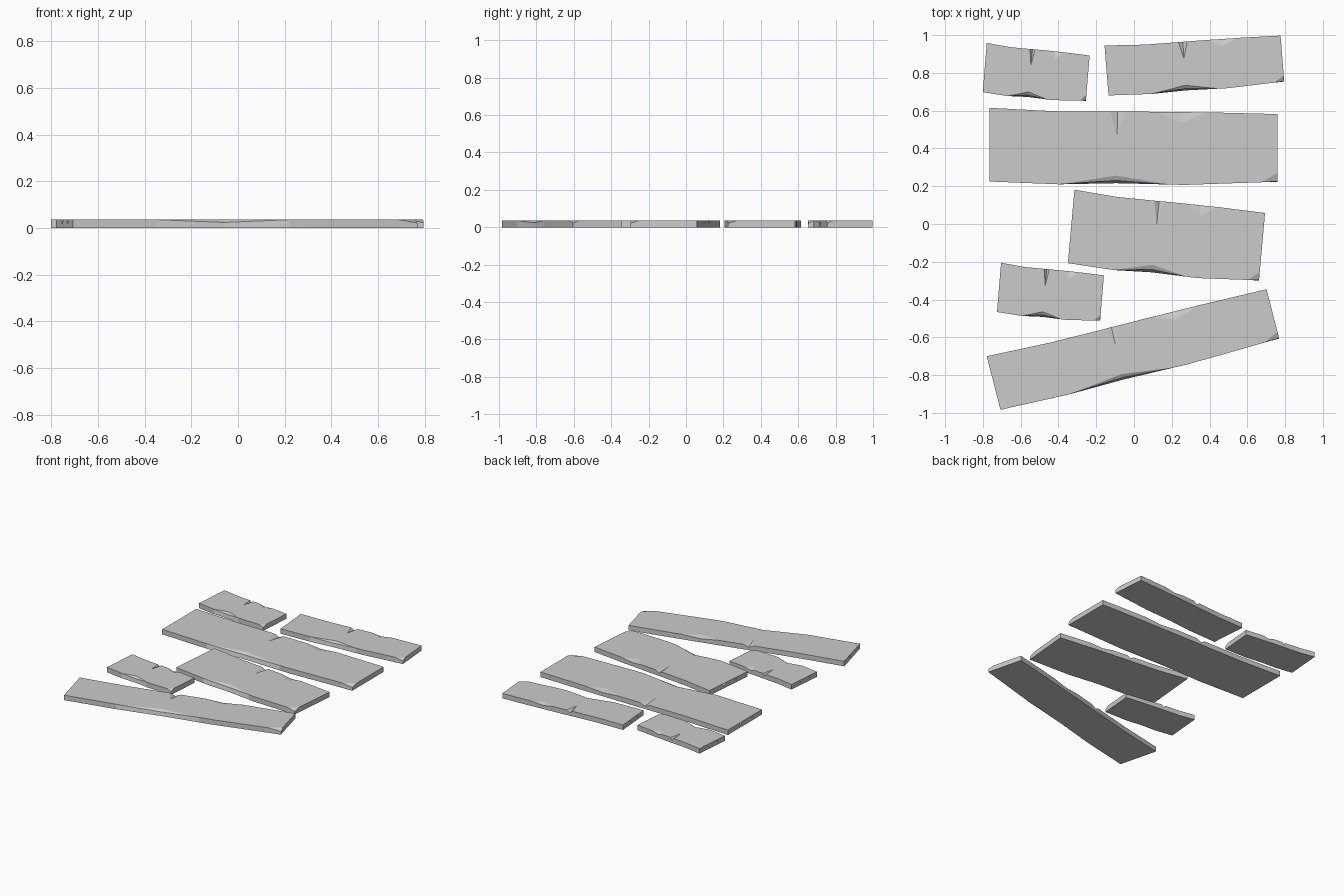
import bpy, bmesh
from math import radians

if "Cube" in bpy.data.objects:
    bpy.data.objects.remove(bpy.data.objects["Cube"])

T = 0.036  # plank thickness

# Outline, anticlockwise: (x along length -0.5..0.5, y, drop of top edge, tip of the chip on the top face, inset)
OUTLINE = [
    (-.5, -.186, 0, None, 0),
    (-.257, -.201, 0, None, 0),
    (-.06, -.195, .012, (-.06, -.155), .015),    # long worn dip on the front edge
    (.125, -.202, 0, None, 0),
    (.177, -.204, 0, None, 0),
    (.443, -.19, 0, None, 0),
    (.5, -.188, .014, None, .003),               # broken corner
    (.5, -.14, 0, None, 0),
    (.5, .171, 0, None, 0),
    (.257, .180, 0, None, 0),
    (.166, .181, .010, (.166, .125), 0),         # shallow chip on the back edge
    (.083, .183, 0, None, 0),
    (-.03, .184, 0, None, 0),
    (-.055, .184, .016, (-.057, .055), 0),       # split in the back edge
    (-.08, .184, 0, None, 0),
    (-.275, .186, 0, None, 0),
    (-.5, .204, 0, None, 0),
    (-.5, .073, 0, None, 0),
    (-.5, .056, .022, (-.455, .052), 0),         # end crack
    (-.5, .041, 0, None, 0),
    (-.5, -.061, 0, None, 0),
    (-.5, -.068, .020, (-.425, -.07), 0),        # end crack
    (-.5, -.074, 0, None, 0),
]


def plank(name, x, y, length, width, angle):
    bm = bmesh.new()

    def vert(px, py, pz):
        return bm.verts.new((px * length, py * width, pz))

    bottom = [vert(px, py, 0) for px, py, *_ in OUTLINE]
    rim = [vert(px, py + inset, T - drop) for px, py, drop, tip, inset in OUTLINE]
    n = len(rim)
    top = []
    for i, (px, py, drop, tip, inset) in enumerate(OUTLINE):
        a, low, b = rim[i - 1], rim[i], rim[(i + 1) % n]
        if drop and tip:
            t = vert(*tip, T)
            top.append(t)
            bm.faces.new((a, low, t))
            bm.faces.new((low, b, t))
        elif drop:
            bm.faces.new((a, low, b))
        else:
            top.append(low)
        bm.faces.new((bottom[i], bottom[(i + 1) % n], b, low))
    caps = [bm.faces.new(top), bm.faces.new(bottom[::-1])]
    bmesh.ops.triangulate(bm, faces=caps)
    bmesh.ops.recalc_face_normals(bm, faces=bm.faces)
    mesh = bpy.data.meshes.new(name)
    bm.to_mesh(mesh)
    bm.free()
    ob = bpy.data.objects.new(name, mesh)
    ob.location = (x, y, 0)
    ob.rotation_euler.z = radians(angle)
    bpy.context.collection.objects.link(ob)


# Loose boards: centre, length, width factor, turn
plank("short_plank_back", -.5175, .80, .548, .67, -4.7)
plank("narrow_plank_back", .32, .844, .933, .68, 4.6)
plank("long_plank", -.0025, .411, 1.527, 1.0, 0)
plank("medium_plank", .1725, -.067, 1.016, 1.0, -5.1)
plank("short_plank_front", -.442, -.364, .548, .67, -4.7)
plank("long_plank_front", -.004, -.659, 1.523, .75, 14.4)
